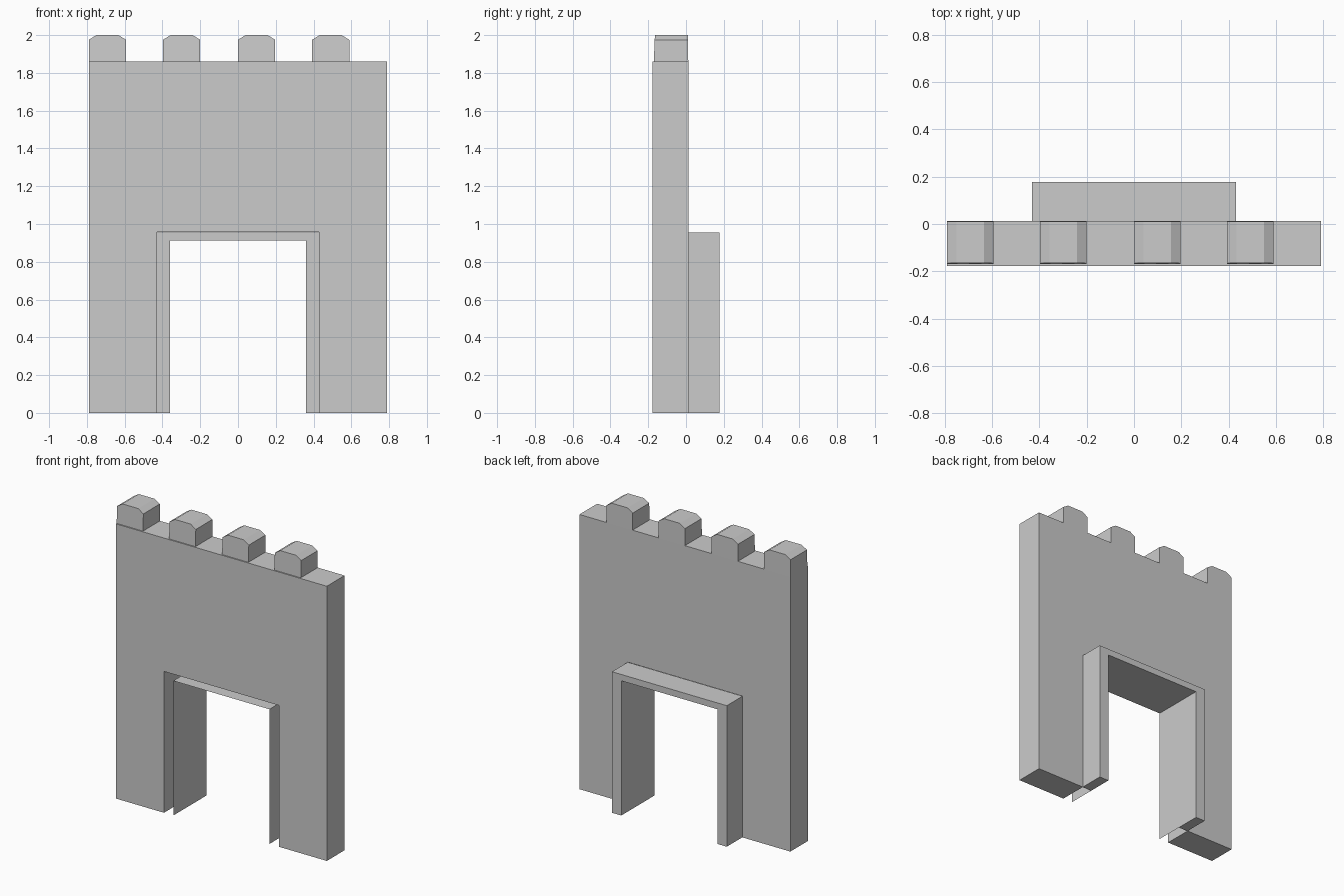
import bpy, bmesh

if "Cube" in bpy.data.objects:
    bpy.data.objects.remove(bpy.data.objects["Cube"])

FRONT, BACK, REAR = -0.178, 0.012, 0.178   # wall front, wall back, door frame rear


def finish(bm, name, normals=True):
    if normals:
        bmesh.ops.recalc_face_normals(bm, faces=bm.faces)
    mesh = bpy.data.meshes.new(name)
    bm.to_mesh(mesh)
    bm.free()
    obj = bpy.data.objects.new(name, mesh)
    bpy.context.collection.objects.link(obj)
    return obj


def prism(name, front, back):
    """Closed solid between two matching outlines of 3D points."""
    bm = bmesh.new()
    a = [bm.verts.new(p) for p in front]
    b = [bm.verts.new(p) for p in back]
    bm.faces.new(a)
    bm.faces.new(b[::-1])
    n = len(a)
    for i in range(n):
        j = (i + 1) % n
        bm.faces.new((a[i], b[i], b[j], a[j]))
    return finish(bm, name)


# Wall slab with a doorway cut up from the ground
outline = [(-0.79, 0), (-0.43, 0), (-0.43, 0.957), (0.43, 0.957),
           (0.43, 0), (0.79, 0), (0.79, 1.86), (-0.79, 1.86)]
prism("gate_wall", [(x, FRONT, z) for x, z in outline],
      [(x, BACK, z) for x, z in outline])

# Battlements: chamfered tops, front leaning back slightly
for k, left in enumerate((-0.79, -0.397, 0.0, 0.392)):
    w = 0.197
    shape = [(0, 1.86, 0), (w, 1.86, 0), (w, 1.975, 0.004),
             (w - 0.04, 2.0, 0.006), (0.04, 2.0, 0.006), (0, 1.975, 0.004)]
    prism(f"battlement_{k + 1}",
          [(left + x, -0.17 + lean, z) for x, z, lean in shape],
          [(left + x, BACK - lean * 0.3, z) for x, z, lean in shape])

# Door frame: projects behind the wall, its thin lining runs through to the front
outer = [(-0.43, 0), (-0.43, 0.955), (0.43, 0.955), (0.43, 0)]
inner = [(-0.36, 0), (-0.36, 0.912), (0.36, 0.912), (0.36, 0)]
bm = bmesh.new()


def row(path, y):
    return [bm.verts.new((x, y, z)) for x, z in path]


strips = [row(outer, BACK - 0.002), row(outer, REAR), row(inner, REAR),
          row(inner, BACK - 0.002), row(inner, FRONT)]
for a, b in zip(strips, strips[1:]):
    for i in range(3):
        bm.faces.new((a[i], a[i + 1], b[i + 1], b[i]))
for i in (0, 3):                            # feet of the frame
    bm.faces.new([s[i] for s in strips[:4]])
finish(bm, "door_frame")
